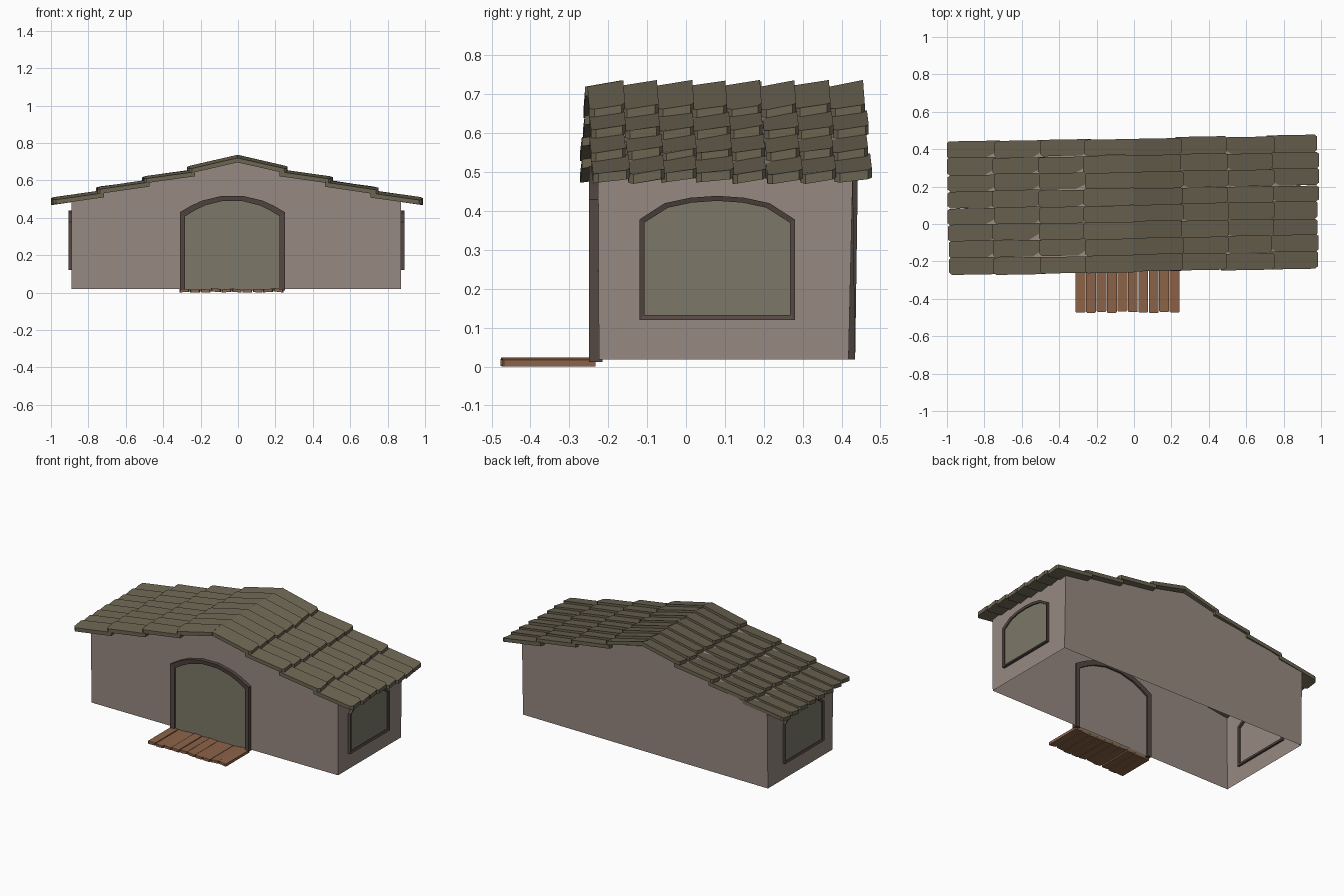
import bpy, bmesh, random
from mathutils import Vector

if "Cube" in bpy.data.objects:
    bpy.data.objects.remove(bpy.data.objects["Cube"])

random.seed(4)


def material(name, rgb):
    m = bpy.data.materials.new(name)
    m.diffuse_color = (*rgb, 1)
    m.use_nodes = True
    m.node_tree.nodes["Principled BSDF"].inputs["Base Color"].default_value = m.diffuse_color
    return m


PLASTER = material("plaster", (0.31, 0.25, 0.22))
SHINGLE = material("shingle", (0.15, 0.13, 0.085))
GLASS = material("glass", (0.20, 0.19, 0.14))
FRAME = material("dark_frame", (0.09, 0.065, 0.055))
WOOD = material("wood", (0.26, 0.125, 0.065))


def finish(bm, name, mat):
    me = bpy.data.meshes.new(name)
    bm.to_mesh(me)
    bm.free()
    me.materials.append(mat)
    ob = bpy.data.objects.new(name, me)
    bpy.context.collection.objects.link(ob)
    return ob


def slab(bm, top, bottom):
    """Solid between two matching outlines."""
    a = [bm.verts.new(p) for p in top]
    b = [bm.verts.new(p) for p in bottom]
    n = len(a)
    faces = [bm.faces.new(a), bm.faces.new(b[::-1])]
    for i in range(n):
        j = (i + 1) % n
        faces.append(bm.faces.new((a[j], a[i], b[i], b[j])))
    bmesh.ops.recalc_face_normals(bm, faces=faces)


# House walls: gabled shell, open underneath
bm = bmesh.new()
front = [(-0.89, -0.226, 0.018), (-0.89, -0.228, 0.50), (-0.008, -0.228, 0.702),
         (0.872, -0.226, 0.50), (0.872, -0.224, 0.018)]
back = [(-0.89, 0.435, 0.018), (-0.89, 0.442, 0.50), (-0.008, 0.435, 0.702),
        (0.872, 0.429, 0.50), (0.872, 0.418, 0.018)]
slab(bm, front, back)
bm.faces.ensure_lookup_table()
floor = min(bm.faces, key=lambda f: f.calc_center_median().z)
bmesh.ops.delete(bm, geom=[floor], context='FACES_ONLY')
finish(bm, "house_walls", PLASTER)


# Arched openings: frame plus pane, outline given as (u, z)
def opening(name, pts, t, place, d_out, d_in, d_pane, sill):
    us = [p[0] for p in pts]
    zs = [p[1] for p in pts]
    uc, w, z0, h = (min(us) + max(us)) / 2, max(us) - min(us), min(zs), max(zs) - min(zs)
    lift = t if sill else 0
    inner = [(uc + (u - uc) * (w - 2 * t) / w, z0 + lift + (z - z0) * (h - t - lift) / h)
             for u, z in pts]
    bm = bmesh.new()
    # four rings: back outer, front outer, front inner (set back a little), back inner
    rings = [[bm.verts.new(place(u, z, d)) for u, z in o]
             for o, d in ((pts, d_in), (pts, d_out),
                          (inner, d_out + (d_in - d_out) * 0.15), (inner, d_in))]
    n = len(pts)
    for k in range(4):
        r, s = rings[k], rings[(k + 1) % 4]
        for i in range(n if sill else n - 1):
            j = (i + 1) % n
            bm.faces.new((r[i], r[j], s[j], s[i]))
    if not sill:
        bm.faces.new([r[0] for r in rings])
        bm.faces.new([r[-1] for r in rings][::-1])
    bmesh.ops.recalc_face_normals(bm, faces=bm.faces)
    finish(bm, name + "_frame", FRAME)
    bm = bmesh.new()
    f = bm.faces.new([bm.verts.new(place(u, z, d_pane)) for u, z in inner])
    f.normal_update()
    outward = Vector(place(0, 0, d_out)) - Vector(place(0, 0, d_in))
    if f.normal.dot(outward) < 0:
        f.normal_flip()
    finish(bm, name + "_pane", GLASS)


door = [(-0.31, 0.012), (-0.31, 0.43), (-0.25, 0.465), (-0.19, 0.492), (-0.09, 0.516),
        (0.03, 0.516), (0.13, 0.492), (0.19, 0.465), (0.25, 0.43), (0.25, 0.012)]
opening("door", door, 0.027, lambda u, z, d: (u, d, z), -0.25, -0.215, -0.232, False)

window = [(-0.12, 0.12), (-0.12, 0.378), (-0.055, 0.42), (0.01, 0.434), (0.08, 0.439),
          (0.15, 0.434), (0.215, 0.42), (0.28, 0.378), (0.28, 0.12)]
place = lambda u, z, d: (d, u, z)
opening("right_window", window, 0.013, place, 0.889, 0.86, 0.877, True)
opening("left_window", window, 0.013, place, -0.905, -0.876, -0.895, True)

# Roof: overlapping tiles, 4 courses on each slope, 8 tiles per course
r = random.uniform
ENDS = [0.0, 0.262, 0.505, 0.748, 0.99]
TILES, Y0, Y1, THICK = 8, -0.256, 0.456, 0.024
STEP = (Y1 - Y0) / TILES
for side, label in ((-1, "left"), (1, "right")):
    bm = bmesh.new()
    for c in range(4):
        xs = ENDS[c] - (0.035 if c else 0)
        for k in range(TILES):
            xe = ENDS[c + 1] + r(-0.008, 0.008)
            zs = 0.728 - 0.23 * xs - (0.024 if c else 0)
            ze = 0.728 - 0.23 * xe
            ya = Y0 + k * STEP + r(-0.004, 0.004)
            yb = Y0 + (k + 1) * STEP + r(-0.002, 0.006)
            top = []
            # outline with clipped lower corners; each tile rises towards +y
            for x, v in ((xs, 0), (xe - 0.015, 0), (xe, 0.14), (xe, 0.9),
                         (xe - 0.012, 1), (xs, 1)):
                f = (x - xs) / (xe - xs)
                y = ya + (yb - ya) * v + 0.018 * side * x
                z = zs + (ze - zs) * f + 0.014 * (v - 0.5) + r(-0.002, 0.002)
                top.append(Vector((side * x - 0.004, y, z)))
            slab(bm, top, [p - Vector((0, 0, THICK)) for p in top])
    finish(bm, label + "_roof_tiles", SHINGLE)

# Door step: uneven planks
bm = bmesh.new()
PLANKS = 10
w = 0.56 / PLANKS
for i in range(PLANKS):
    xa, xb = -0.313 + i * w, -0.313 + (i + 1) * w - 0.003
    yf, yb = -0.473 + r(-0.006, 0.006), -0.236 + r(-0.003, 0.003)
    za, zb = 0.019 + r(-0.004, 0.005), 0.019 + r(-0.004, 0.005)
    e = 0.005
    top = [(xa, yf + e, za), (xa + e, yf, za), (xb - e, yf, zb), (xb, yf + e, zb),
           (xb, yb, zb), (xa, yb, za)]
    slab(bm, top, [(x, y, max(0.0, z - 0.017)) for x, y, z in top])
finish(bm, "door_step_planks", WOOD)
